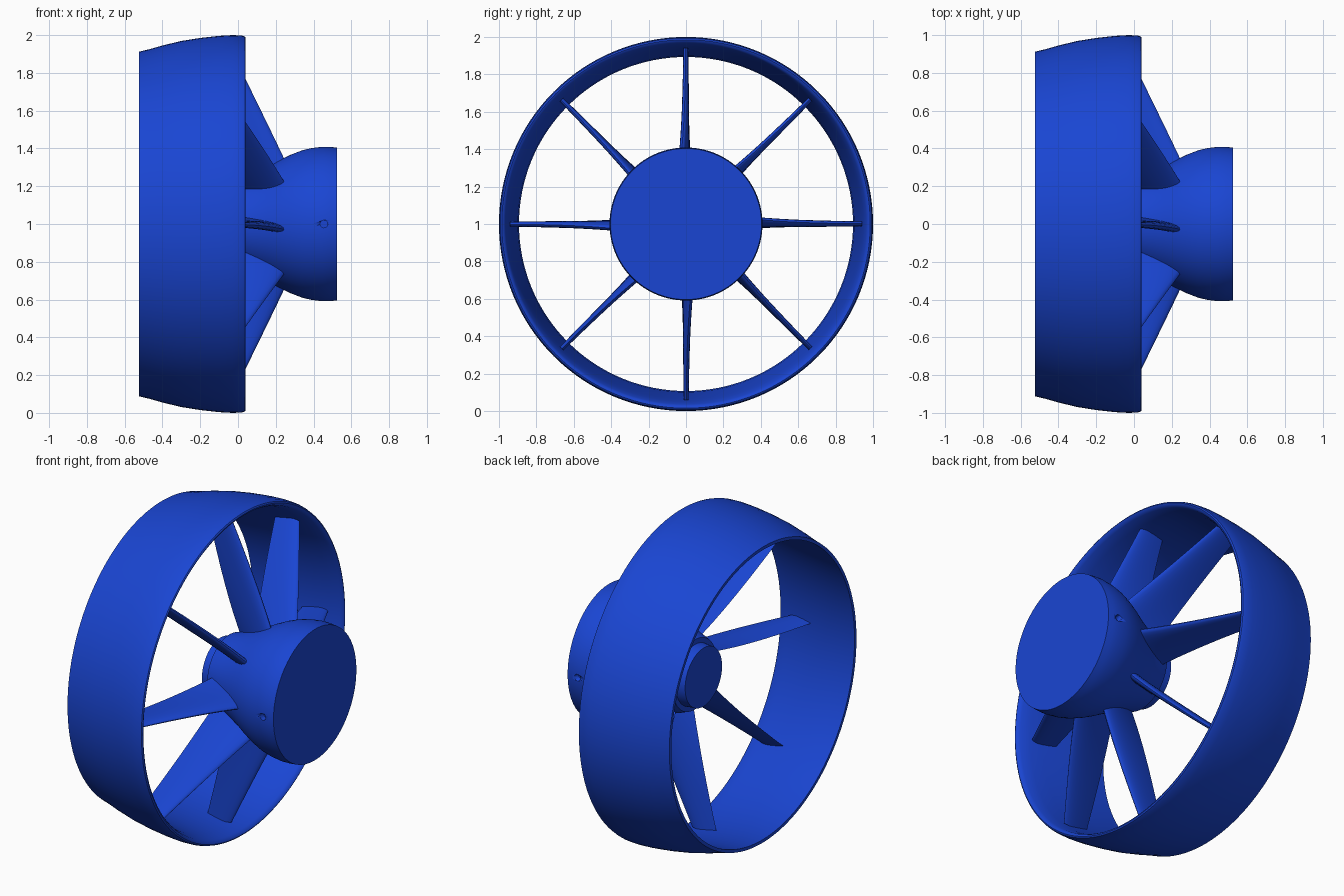
import bpy, bmesh
from math import sin, cos, pi, radians, sqrt
from mathutils import Matrix, Vector

if "Cube" in bpy.data.objects:
    bpy.data.objects.remove(bpy.data.objects["Cube"])

AXIS_Z = 1.0

blue = bpy.data.materials.new("blue")
blue.diffuse_color = (0.01, 0.06, 0.65, 1)
blue.use_nodes = True
blue.node_tree.nodes["Principled BSDF"].inputs["Base Color"].default_value = blue.diffuse_color


def finish(bm, name, angle=35):
    bmesh.ops.recalc_face_normals(bm, faces=bm.faces)
    me = bpy.data.meshes.new(name)
    bm.to_mesh(me)
    bm.free()
    ob = bpy.data.objects.new(name, me)
    ob.location = (0, 0, AXIS_Z)
    me.materials.append(blue)
    bpy.context.collection.objects.link(ob)
    bpy.ops.object.select_all(action='DESELECT')
    ob.select_set(True)
    bpy.context.view_layer.objects.active = ob
    bpy.ops.object.shade_smooth_by_angle(angle=radians(angle))
    return ob


def lathe(name, profile, closed, steps=128):
    """Spin (x, radius) points around the x axis."""
    bm = bmesh.new()
    rings = [[bm.verts.new((x, r * cos(2 * pi * i / steps), r * sin(2 * pi * i / steps)))
              for i in range(steps)] for x, r in profile]
    pairs = list(zip(rings, rings[1:]))
    if closed:
        pairs.append((rings[-1], rings[0]))
    else:
        bm.faces.new(rings[0])
        bm.faces.new(rings[-1])
    for a, b in pairs:
        for i in range(steps):
            j = (i + 1) % steps
            bm.faces.new((a[i], a[j], b[j], b[i]))
    return finish(bm, name)


# Duct ring: thin foil section with a rounded lip at +x
lathe("duct_ring", [
    (-0.525, 0.912), (-0.47, 0.925), (-0.40, 0.945), (-0.30, 0.969), (-0.20, 0.985),
    (-0.10, 0.996), (-0.03, 1.0), (0.02, 0.998), (0.036, 0.993), (0.041, 0.985),
    (0.036, 0.974), (0.02, 0.964), (-0.04, 0.948), (-0.12, 0.935), (-0.22, 0.921),
    (-0.32, 0.909), (-0.42, 0.899), (-0.525, 0.893)], True)

# Hub: stepped nose, flared body, flat front face
hub = lathe("hub", [
    (-0.12, 0.18), (-0.06, 0.185), (-0.06, 0.215), (-0.02, 0.23), (0.04, 0.25),
    (0.10, 0.276), (0.16, 0.305), (0.22, 0.338), (0.28, 0.367), (0.34, 0.390),
    (0.39, 0.402), (0.45, 0.409), (0.49, 0.408), (0.525, 0.404)], False)

# Small side holes in the hub
bm = bmesh.new()
for side in (-1, 1):
    bmesh.ops.create_cone(bm, cap_ends=True, segments=24, radius1=0.02, radius2=0.02, depth=0.1,
                          matrix=Matrix.Translation((0.455, side * 0.42, 0)) @ Matrix.Rotation(pi / 2, 4, 'X'))
cutter = finish(bm, "hole_cutter")
cutter.hide_render = True
cutter.hide_set(True)
cut = hub.modifiers.new("holes", 'BOOLEAN')
cut.operation = 'DIFFERENCE'
cut.object = cutter
cut.solver = 'EXACT'


# Vanes: swept, twisted foil sections lofted from hub to duct
def foil(n=12):
    """Closed unit foil, 0 = leading edge (+x), thickness 1."""
    def half(t):
        return 5 * (0.2969 * sqrt(t) - 0.126 * t - 0.3516 * t**2 + 0.2843 * t**3 - 0.1036 * t**4)
    ts = [(1 - cos(pi * i / n)) / 2 for i in range(n + 1)]
    return [(t, half(t)) for t in ts] + [(t, -half(t)) for t in ts[-2:0:-1]]


def vane(name, angle):
    bm = bmesh.new()
    rings = []
    n = 12
    for k in range(n + 1):
        f = k / n
        r = 0.20 + 0.74 * f
        lead = 0.245 - 0.285 * (r - 0.35) / 0.58
        trail = -0.02 - 0.19 * f
        chord = lead - trail
        mid = (lead + trail) / 2
        twist = radians(1.5 + 15 * (1 - f) ** 2.2)
        thick = 0.05 - 0.024 * f
        ring = []
        for t, h in foil():
            u, v = (0.5 - t) * chord, h * thick
            p = Vector((mid + u * cos(twist) + v * sin(twist),
                        -u * sin(twist) + v * cos(twist), r))
            ring.append(bm.verts.new(Matrix.Rotation(angle, 3, 'X') @ p))
        rings.append(ring)
    m = len(rings[0])
    for a, b in zip(rings, rings[1:]):
        for i in range(m):
            j = (i + 1) % m
            bm.faces.new((a[i], a[j], b[j], b[i]))
    bm.faces.new(rings[0])
    bm.faces.new(rings[-1])
    finish(bm, name, 50)


for i in range(8):
    vane(f"vane_{i + 1}", i * pi / 4)
